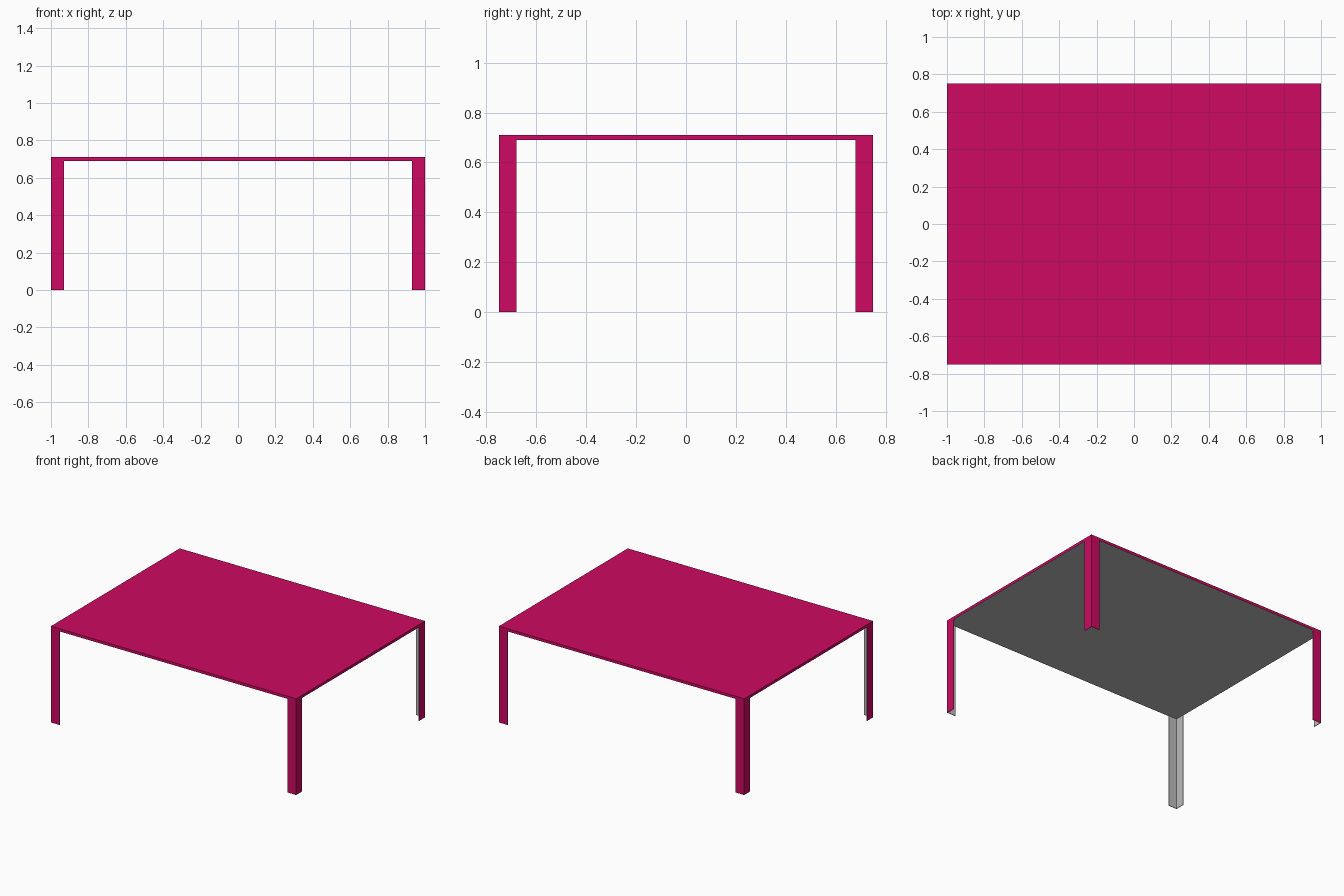
import bpy, bmesh

if "Cube" in bpy.data.objects:
    bpy.data.objects.remove(bpy.data.objects["Cube"])

W, D, H = 1.0, 0.75, 0.71   # half width, half depth, height
TOP, LEG, T = 0.02, 0.07, 0.004  # top thickness, leg flange width, sheet thickness

pink = bpy.data.materials.new("pink")
pink.diffuse_color = (0.62, 0.003, 0.12, 1)
pink.use_nodes = True
pink.node_tree.nodes["Principled BSDF"].inputs["Base Color"].default_value = pink.diffuse_color
grey = bpy.data.materials.new("grey")
grey.diffuse_color = (0.5, 0.5, 0.5, 1)
grey.use_nodes = True
grey.node_tree.nodes["Principled BSDF"].inputs["Base Color"].default_value = grey.diffuse_color


def prism(name, outline, z0, z1, is_grey):
    """Extrude a flat outline upwards; is_grey picks the unpainted faces."""
    bm = bmesh.new()
    base = bm.faces.new([bm.verts.new((x, y, z0)) for x, y in outline])
    ext = bmesh.ops.extrude_face_region(bm, geom=[base], use_keep_orig=True)
    verts = [v for v in ext["geom"] if isinstance(v, bmesh.types.BMVert)]
    bmesh.ops.translate(bm, verts=verts, vec=(0, 0, z1 - z0))
    bmesh.ops.recalc_face_normals(bm, faces=bm.faces)
    for f in bm.faces:
        f.material_index = int(is_grey(f))
    me = bpy.data.meshes.new(name)
    bm.to_mesh(me)
    bm.free()
    me.materials.append(pink)
    me.materials.append(grey)
    ob = bpy.data.objects.new(name, me)
    bpy.context.collection.objects.link(ob)
    return ob


# Table top: painted slab with a bare underside
prism("table_top", [(-W, -D), (W, -D), (W, D), (-W, D)], H - TOP, H,
      lambda f: f.normal.z < -0.5)

# Legs: L-shaped angle sections, painted outside and bare inside
for sx, side in ((-1, "left"), (1, "right")):
    for sy, end in ((-1, "front"), (1, "back")):
        profile = [(W, D), (W - LEG, D), (W - LEG, D - T),
                   (W - T, D - T), (W - T, D - LEG), (W, D - LEG)]
        outline = [(sx * x, sy * y) for x, y in profile]

        def bare(f, sx=sx, sy=sy):
            return f.normal.x * sx < -0.5 or f.normal.y * sy < -0.5 or f.normal.z < -0.5
        prism(f"{end}_{side}_leg", outline, 0, H - TOP, bare)
